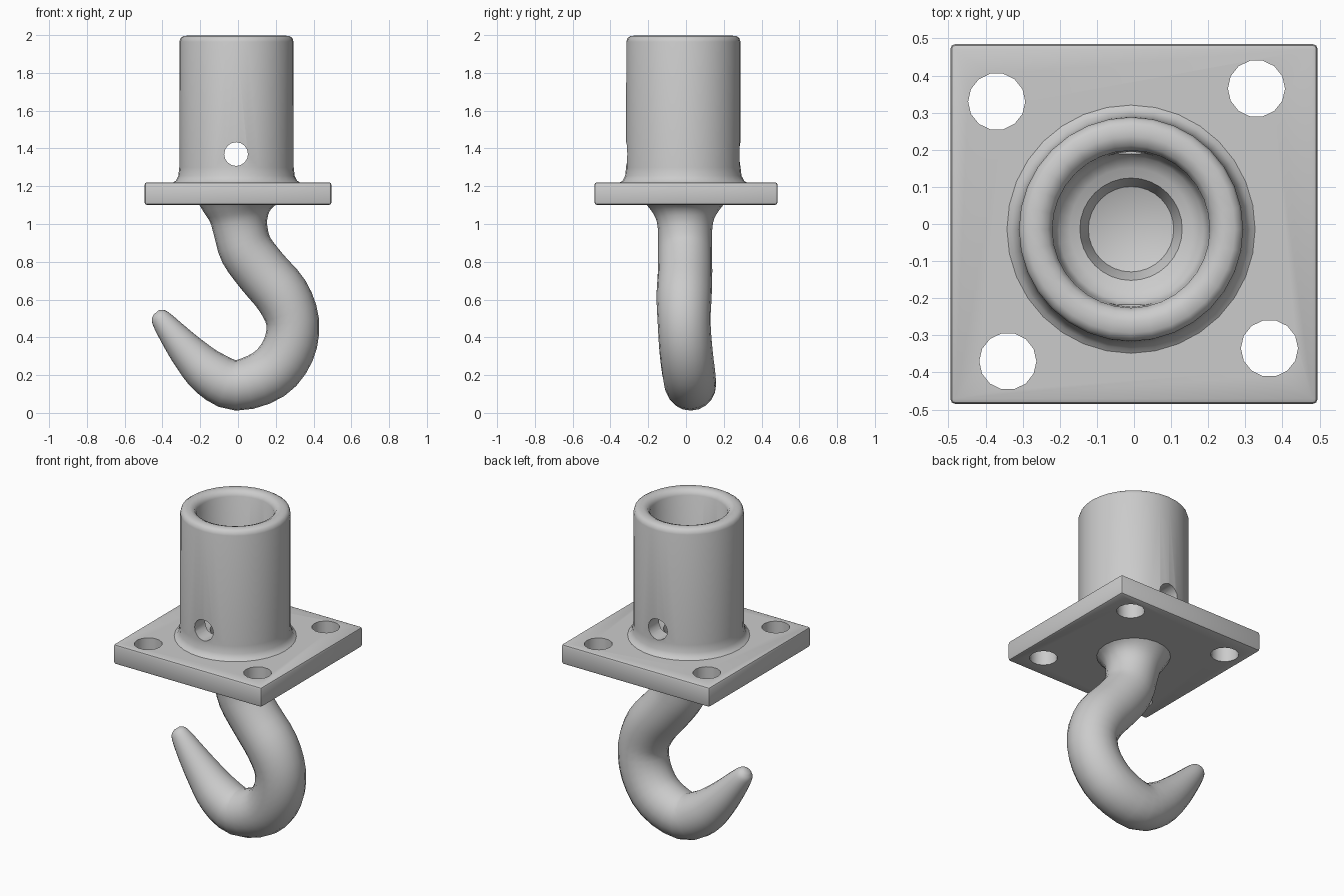
import bpy, bmesh, math
from mathutils import Vector

if "Cube" in bpy.data.objects:
    bpy.data.objects.remove(bpy.data.objects["Cube"])


def finish(name, bm):
    bmesh.ops.recalc_face_normals(bm, faces=bm.faces)
    me = bpy.data.meshes.new(name)
    bm.to_mesh(me)
    bm.free()
    ob = bpy.data.objects.new(name, me)
    bpy.context.collection.objects.link(ob)
    return ob


def skin(name, rings):
    """Bridge equal-sized rings of points and cap both ends."""
    bm = bmesh.new()
    vr = [[bm.verts.new(p) for p in r] for r in rings]
    n = len(vr[0])
    for a, b in zip(vr, vr[1:]):
        for i in range(n):
            j = (i + 1) % n
            bm.faces.new((a[i], a[j], b[j], b[i]))
    bm.faces.new(vr[0])
    bm.faces.new(vr[-1])
    return finish(name, bm)


def circle(c, r, u, v, n):
    return [c + r * (math.cos(2 * math.pi * i / n) * u + math.sin(2 * math.pi * i / n) * v)
            for i in range(n)]


X, Y, Z = Vector((1, 0, 0)), Vector((0, 1, 0)), Vector((0, 0, 1))


def rod(name, c, axis, u, v, r, half, n):
    return skin(name, [circle(c - axis * half, r, u, v, n), circle(c + axis * half, r, u, v, n)])


def cut(ob, cutter):
    m = ob.modifiers.new("cut", 'BOOLEAN')
    m.operation, m.object, m.solver = 'DIFFERENCE', cutter, 'EXACT'
    apply(ob)
    bpy.data.objects.remove(cutter)


def apply(ob):
    bpy.context.view_layer.update()
    dg = bpy.context.evaluated_depsgraph_get()
    me = bpy.data.meshes.new_from_object(ob.evaluated_get(dg))
    ob.modifiers.clear()
    ob.data = me


def smooth(ob, angle):
    bpy.ops.object.select_all(action='DESELECT')
    ob.select_set(True)
    bpy.context.view_layer.objects.active = ob
    bpy.ops.object.shade_smooth_by_angle(angle=math.radians(angle))


centre = Vector((-0.008, -0.014, 0))

# Square mounting plate with softened edges
bm = bmesh.new()
bmesh.ops.create_cube(bm, size=1)
for v in bm.verts:
    v.co = Vector((v.co.x * 0.99, v.co.y * 0.97, 1.161 + v.co.z * 0.12))
bmesh.ops.bevel(bm, geom=bm.edges[:], offset=0.014, segments=2, profile=0.5, affect='EDGES')
plate = finish("mounting_plate", bm)

# Four bolt holes and the recess under the socket
for x, y in [(-0.37, 0.33), (0.33, 0.365), (0.365, -0.335), (-0.34, -0.37)]:
    cut(plate, rod("bolt_cutter", Vector((x, y, 1.16)), Z, X, Y, 0.077, 0.3, 14))
cut(plate, rod("recess_cutter", centre + Z * 1.34, Z, X, Y, 0.25, 0.2, 32))
smooth(plate, 35)

# Socket: outer wall with base fillet, rounded rim, stepped bore
profile = [(0.28, 1.13), (0.30, 1.19), (0.345, 1.215), (0.322, 1.228), (0.308, 1.255), (0.303, 1.30),
           (0.302, 1.965), (0.296, 1.985), (0.28, 1.995), (0.25, 1.998), (0.225, 1.988), (0.212, 1.965),
           (0.208, 1.32), (0.195, 1.285), (0.165, 1.27), (0.138, 1.26), (0.128, 1.235),
           (0.115, 1.195), (0.06, 1.175)]
socket = skin("socket_tube", [circle(centre + Z * z, r, X, Y, 32) for r, z in profile])

# Cross pin hole through both walls
cut(socket, rod("pin_cutter", Vector((-0.01, 0, 1.37)), Y, Z, X, 0.063, 0.6, 16))
smooth(socket, 45)

# Hook: (x, y, z, radius) along its centre line
path = [(0.0, -0.005, 1.125, 0.225), (0.0, -0.005, 1.085, 0.19), (0.005, -0.005, 1.03, 0.155),
        (0.015, -0.005, 0.96, 0.143), (0.045, -0.005, 0.86, 0.143), (0.13, -0.005, 0.745, 0.144),
        (0.235, -0.01, 0.62, 0.146), (0.29, -0.01, 0.48, 0.14), (0.265, 0.0, 0.33, 0.141),
        (0.165, 0.015, 0.205, 0.141), (-0.01, 0.025, 0.146, 0.134), (-0.145, 0.03, 0.207, 0.124),
        (-0.25, 0.035, 0.306, 0.101), (-0.335, 0.035, 0.405, 0.078), (-0.398, 0.035, 0.485, 0.058),
        (-0.422, 0.035, 0.518, 0.043), (-0.433, 0.035, 0.532, 0.018)]
pts = [Vector(p) for p in path]
samples = []
for i in range(len(pts) - 1):
    a, b, c, d = pts[max(i - 1, 0)], pts[i], pts[i + 1], pts[min(i + 2, len(pts) - 1)]
    for t in (0, 1 / 3, 2 / 3):
        samples.append(0.5 * (2 * b + (c - a) * t + (2 * a - 5 * b + 4 * c - d) * t * t
                              + (3 * b - a - 3 * c + d) * t ** 3))
samples.append(pts[-1])
rings = []
for i, s in enumerate(samples):
    t = samples[min(i + 1, len(samples) - 1)] - samples[max(i - 1, 0)]
    side = Vector((t.z, 0, -t.x)).normalized()
    rings.append(circle(Vector(s[:3]), s[3], side, Y, 20))
hook = skin("hook", rings)
smooth(hook, 60)
